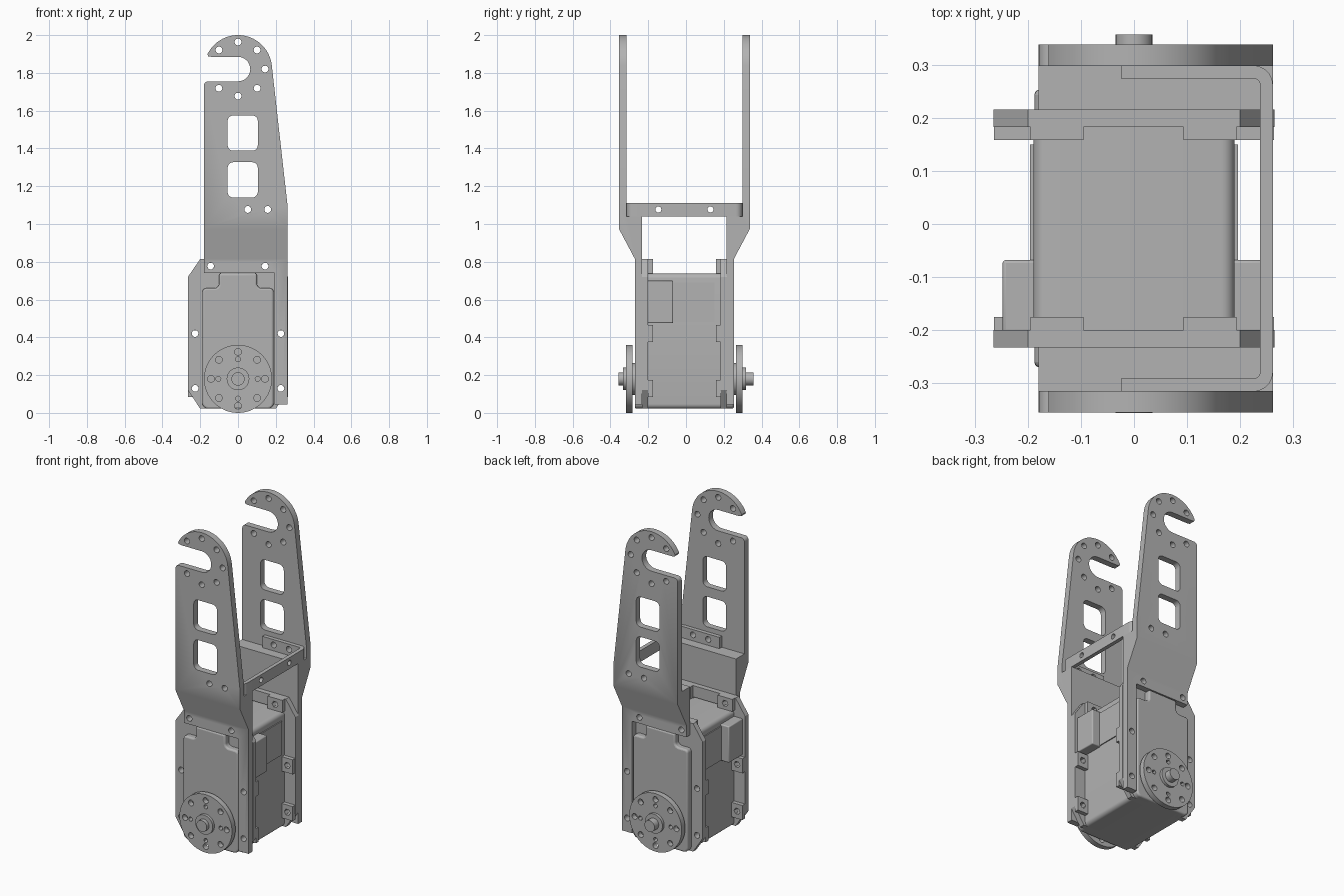
import bpy, bmesh, math
from mathutils import Vector

if "Cube" in bpy.data.objects:
    bpy.data.objects.remove(bpy.data.objects["Cube"])

MID = -0.0085            # mid-plane between the two side frames
grey = bpy.data.materials.new("grey_metal")
grey.diffuse_color = (0.45, 0.45, 0.45, 1)
grey.use_nodes = True
grey.node_tree.nodes["Principled BSDF"].inputs["Base Color"].default_value = grey.diffuse_color


def arc(cx, cz, r, a0, a1, n):
    return [(cx + r * math.cos(math.radians(a0 + (a1 - a0) * i / n)),
             cz + r * math.sin(math.radians(a0 + (a1 - a0) * i / n))) for i in range(n + 1)]


def circle(cx, cz, r, n=20):
    return arc(cx, cz, r, 0, 360, n)[:-1]


def fillet(pts, n=5):
    """Round polygon corners given as (u, v, radius)."""
    out = []
    for i, p in enumerate(pts):
        r = p[2] if len(p) > 2 else 0
        c = Vector(p[:2])
        if not r:
            out.append(tuple(c))
            continue
        a = (Vector(pts[i - 1][:2]) - c).normalized()
        b = (Vector(pts[(i + 1) % len(pts)][:2]) - c).normalized()
        s, e = c + a * r, c + b * r
        for k in range(n + 1):
            t = k / n
            # rational quarter-arc
            w = 0.7071
            d = (1 - t) ** 2 + 2 * w * t * (1 - t) + t * t
            out.append(tuple(((1 - t) ** 2 * s + 2 * w * t * (1 - t) * c + t * t * e) / d))
    return out


def rect(u0, u1, v0, v1, r=0):
    return fillet([(u0, v0, r), (u1, v0, r), (u1, v1, r), (u0, v1, r)])


def prism(name, profiles, lo, hi, axis="y", bevel=0):
    """Extrude one or more closed outlines along an axis."""
    place = {"x": lambda u, v, d: (d, u, v), "y": lambda u, v, d: (u, d, v),
             "z": lambda u, v, d: (u, v, d)}[axis]
    bm = bmesh.new()
    for prof in profiles:
        a = [bm.verts.new(place(u, v, lo)) for u, v in prof]
        b = [bm.verts.new(place(u, v, hi)) for u, v in prof]
        bm.faces.new(a)
        bm.faces.new(b)
        for i in range(len(a)):
            j = (i + 1) % len(a)
            bm.faces.new((a[i], a[j], b[j], b[i]))
    bmesh.ops.recalc_face_normals(bm, faces=bm.faces)
    me = bpy.data.meshes.new(name)
    bm.to_mesh(me)
    bm.free()
    me.materials.append(grey)
    ob = bpy.data.objects.new(name, me)
    bpy.context.collection.objects.link(ob)
    if bevel:
        m = ob.modifiers.new("bevel", "BEVEL")
        m.width, m.segments, m.limit_method = bevel, 3, "ANGLE"
        m.angle_limit = math.radians(50)
    return ob


def boolean(ob, tool, op="DIFFERENCE"):
    m = ob.modifiers.new("bool", "BOOLEAN")
    m.object, m.operation, m.solver = tool, op, "EXACT"
    bpy.context.view_layer.objects.active = ob
    bpy.ops.object.modifier_apply(modifier=m.name)
    bpy.data.objects.remove(tool)


def side_prism(name, profiles, s, h0, h1, **kw):
    """Extrude along y, measured outward from the mid-plane on side s."""
    lo, hi = sorted((MID + s * h0, MID + s * h1))
    return prism(name, profiles, lo, hi, **kw)


ring = [(math.cos(k * math.pi / 4), math.sin(k * math.pi / 4)) for k in range(8)]
screws = [(x, z) for x in (-0.227, 0.227) for z in (0.13, 0.42)] + [(-0.145, 0.777), (0.143, 0.777)]

# hooked arm outline: side strip, slanted edge, hook, open slot
arm_outline = fillet(
    [(0.193, 0.045), (0.262, 0.045), (0.262, 1.10)]
    + arc(0, 1.82, 0.18, 6, 154, 28) + [(-0.158, 1.888), (-0.14, 1.885)]
    + arc(0, 1.82, 0.065, 90, -90, 14)
    + [(-0.18, 1.755, 0.022), (-0.18, 0.74), (0.193, 0.74)])
arm_holes = [circle(0.143 * c, 1.82 + 0.143 * d, 0.018) for c, d in ring if c > -0.9]
arm_holes += [rect(-0.055, 0.105, z, z + 0.187, 0.03) for z in (1.14, 1.388)]
arm_holes += [circle(x, 1.077, 0.018) for x in (0.052, 0.157)]
arm_holes += [circle(x, z, 0.018) for x, z in screws if x > 0 or z > 0.7]

for s, side in ((-1, "front"), (1, "back")):
    # arm: outline in front view intersected with its bent section
    arm = side_prism(side + "_arm", [arm_outline], s, 0.15, 0.40)
    section = [(0.262, 0.0), (0.262, 0.815), (0.347, 0.975), (0.347, 2.1), (0.307, 2.1),
               (0.307, 1.04), (0.224, 1.04), (0.224, 0.0)]
    boolean(arm, prism("section", [[(MID + s * h, z) for h, z in section]], -0.5, 0.5, "x"), "INTERSECT")
    boolean(arm, side_prism("cutter", arm_holes, s, 0.1, 0.5))

    # chamfered mounting frame behind the arm, with screw holes
    frame = side_prism(side + "_frame", [[(-0.2, 0.022), (0.2, 0.022), (0.265, 0.12), (0.265, 0.72),
                                          (0.2, 0.815), (-0.2, 0.815), (-0.265, 0.72), (-0.265, 0.12)]],
                       s, 0.192, 0.2245)
    boolean(frame, side_prism("cutter", [circle(x, z, 0.018) for x, z in screws], s, 0.1, 0.5))
    # open the frame between the top lugs
    boolean(frame, side_prism("cutter", [rect(-0.09, 0.09, 0.70, 0.745)], s, 0.1, 0.5))

    # screw bosses
    plates, holes = [], []
    for x, z in screws:
        w, h = (0.05, 0.038) if z > 0.7 else (0.037, 0.045)
        plates.append(rect(x - w, x + w, z - h, z + h))
        holes.append(circle(x, z, 0.02, 6))
    bosses = side_prism(side + "_screw_bosses", plates, s, 0.167, 0.193)
    boolean(bosses, side_prism("cutter", holes, s, 0.1, 0.5))

    # motor cover with notched upper corners
    side_prism(side + "_cover", [fillet([(-0.188, 0.022, 0.03), (0.188, 0.022, 0.03), (0.188, 0.66, 0.02),
                                         (0.10, 0.66, 0.025), (0.10, 0.738), (-0.10, 0.738),
                                         (-0.10, 0.66, 0.025), (-0.188, 0.66, 0.02)])],
               s, 0.18, 0.262, bevel=0.01)

    # output horn: drilled disc, hub and shaft
    horn = side_prism(side + "_horn", [circle(0, 0.18, 0.18, 56)], s, 0.274, 0.308)
    drill = [circle(0.143 * c, 0.18 + 0.143 * d, 0.018, 16) for c, d in ring]
    drill += [circle(0.104 * c, 0.18 + 0.104 * d, 0.013, 12) for c, d in ring[::2]]
    boolean(horn, side_prism("cutter", drill, s, 0.2, 0.4))
    side_prism(side + "_horn_neck", [circle(0, 0.18, 0.085, 32)], s, 0.25, 0.28)
    side_prism(side + "_horn_hub", [circle(0, 0.18, 0.06, 32)], s, 0.30, 0.325)
    side_prism(side + "_shaft", [circle(0, 0.18, 0.035, 24)], s, 0.30, 0.348 if s < 0 else 0.366)

# motor body
prism("motor_body", [rect(-0.19, 0.19, 0.022, 0.738, 0.025)], MID - 0.2, MID + 0.2)

# side connectors and shallow side panels
for s, side in ((-1, "left"), (1, "right")):
    lo, hi = sorted((s * 0.18, s * 0.248))
    prism(side + "_connector", [rect(-0.205, -0.068, 0.475, 0.70)], lo, hi, "x", bevel=0.006)
    lo, hi = sorted((s * 0.18, s * 0.196))
    prism(side + "_panel", [rect(-0.07, 0.15, 0.48, 0.69)], lo, hi, "x")

# U-shaped cross brace joining the arms
a, b = MID - 0.307, MID + 0.307
t = 0.024
brace = prism("cross_brace", [fillet([(-0.025, a), (0.262, a, 0.035), (0.262, b, 0.035), (-0.025, b),
                                      (-0.025, b - t), (0.262 - t, b - t, 0.012),
                                      (0.262 - t, a + t, 0.012), (-0.025, a + t)])], 1.04, 1.11, "z")
boolean(brace, prism("cutter", [circle(x, 1.077, 0.018) for x in (0.052, 0.157)], -0.5, 0.5))
boolean(brace, prism("cutter", [circle(MID + y, 1.077, 0.016) for y in (-0.138, 0.138)], 0.2, 0.4, "x"))

# smooth curved walls, keep edges crisp
for ob in bpy.context.scene.objects:
    ob.select_set(True)
bpy.context.view_layer.objects.active = brace
bpy.ops.object.shade_smooth_by_angle(angle=math.radians(30))
